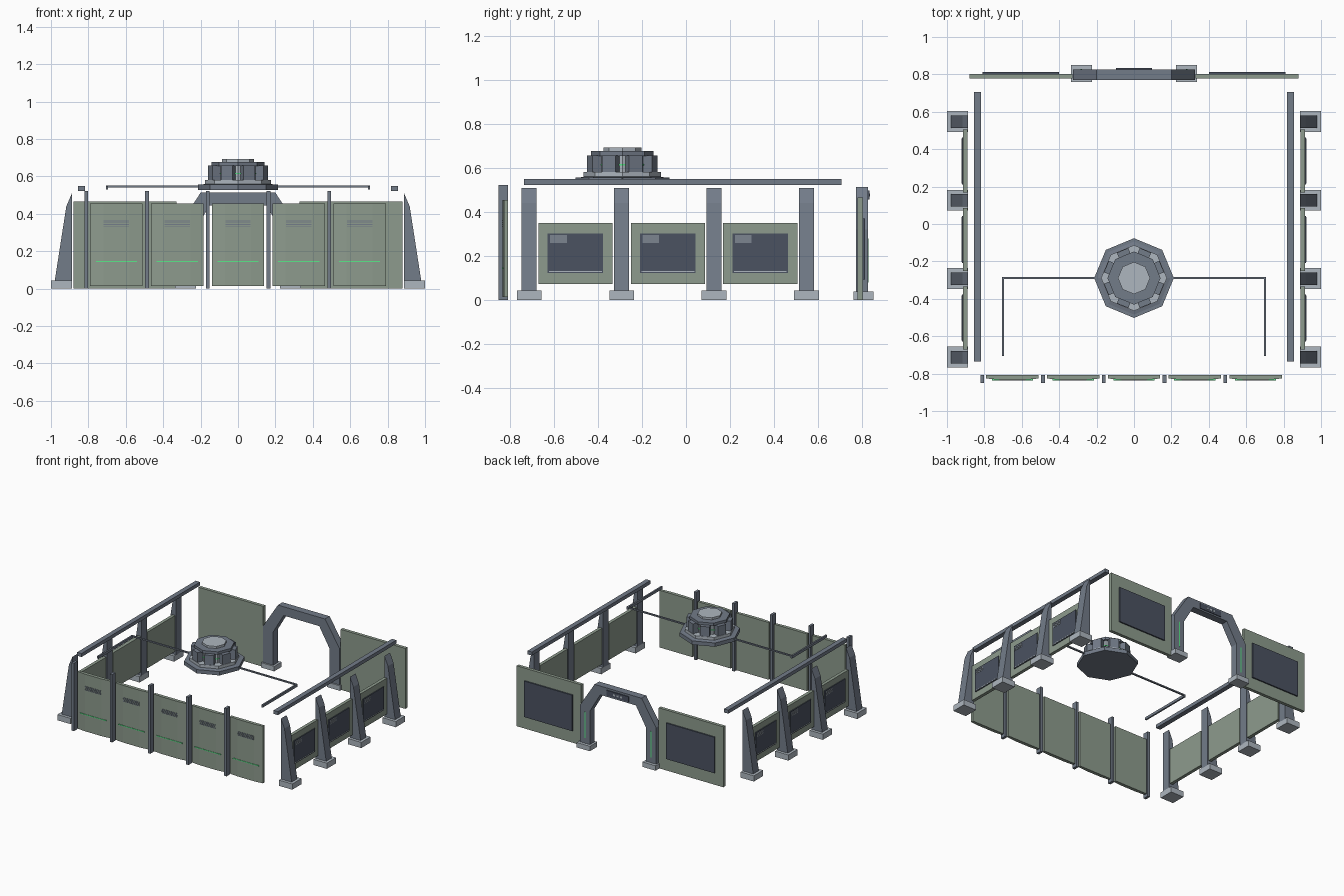
import bpy, bmesh
from math import sin, cos, pi
from mathutils import Vector

if "Cube" in bpy.data.objects:
    bpy.data.objects.remove(bpy.data.objects["Cube"])


def material(name, rgb):
    m = bpy.data.materials.new(name)
    m.diffuse_color = (*rgb, 1)
    m.use_nodes = True
    m.node_tree.nodes["Principled BSDF"].inputs["Base Color"].default_value = m.diffuse_color
    return m


STEEL = material("steel", (0.17, 0.20, 0.25))
PALE = material("pale_metal", (0.42, 0.47, 0.52))
SAGE = material("sage_panel", (0.27, 0.33, 0.27))
DARK = material("dark_screen", (0.07, 0.085, 0.12))
GLOW = material("green_light", (0.1, 0.8, 0.25))


def finish(name, bm, mat):
    bmesh.ops.recalc_face_normals(bm, faces=bm.faces)
    me = bpy.data.meshes.new(name)
    bm.to_mesh(me)
    bm.free()
    me.materials.append(mat)
    ob = bpy.data.objects.new(name, me)
    bpy.context.collection.objects.link(ob)
    return ob


def box(name, x0, x1, y0, y1, z0, z1, mat):
    bm = bmesh.new()
    bmesh.ops.create_cube(bm, size=1)
    for v in bm.verts:
        v.co = ((x0 + x1) / 2 + v.co.x * (x1 - x0),
                (y0 + y1) / 2 + v.co.y * (y1 - y0),
                (z0 + z1) / 2 + v.co.z * (z1 - z0))
    return finish(name, bm, mat)


def prism(name, base, offset, mat):
    """Extrude a closed outline of 3D points along an offset."""
    bm = bmesh.new()
    f = bm.faces.new([bm.verts.new(p) for p in base])
    new = bmesh.ops.extrude_face_region(bm, geom=[f], use_keep_orig=True)["geom"]
    bmesh.ops.translate(bm, vec=Vector(offset),
                        verts=[g for g in new if isinstance(g, bmesh.types.BMVert)])
    return finish(name, bm, mat)


def octagon(name, r, z0, z1, mat, cy=-0.289, r2=None):
    bm = bmesh.new()
    ring = [(cos(i * pi / 4), sin(i * pi / 4)) for i in range(8)]
    lo = [bm.verts.new((r * c, cy + r * s, z0)) for c, s in ring]
    hi = [bm.verts.new(((r2 or r) * c, cy + (r2 or r) * s, z1)) for c, s in ring]
    bm.faces.new(lo)
    bm.faces.new(hi)
    for i in range(8):
        j = (i + 1) % 8
        bm.faces.new((lo[i], lo[j], hi[j], hi[i]))
    return finish(name, bm, mat)


# Front wall: five slightly bowed panels, each with a post on its left
for i in range(5):
    cx = (i - 2) * 0.325
    outline = [(-.14, -.807), (-.14, -.826), (-.07, -.833), (.07, -.833), (.14, -.826), (.14, -.807)]
    prism("front_panel", [(cx + x, y, 0.015) for x, y in outline], (0, 0, 0.44), SAGE)
    box("front_post", cx - .172, cx - .152, -.85, -.807, 0, .522, STEEL)
    box("front_light_strip", cx - .11, cx + .11, -.836, -.83, .141, .147, GLOW)
    for k in range(4):
        z = .332 + k * .009
        box("front_vent_slat", cx - .068, cx + .068, -.836, -.83, z, z + .004, STEEL)

# Side walls, mirrored left and right
posts = [-.712, -.292, .127, .547]
for s in (-1, 1):
    for y in posts:
        box("side_foot", s * .888, s, y - .056, y + .056, 0, .044, PALE)
        prof = [(.888, .04), (.98, .04), (.918, .44), (.888, .51)]
        prism("side_pillar", [(s * x, y - .034, z) for x, z in prof], (0, .068, 0), STEEL)
    for a, b in zip(posts, posts[1:]):
        c = (a + b) / 2
        box("side_panel", s * .889, s * .914, c - .168, c + .168, .073, .35, SAGE)
        box("side_screen", s * .912, s * .920, c - .126, c + .126, .122, .302, DARK)
        box("side_light_strip", s * .918, s * .922, c - .12, c + .12, .127, .132, PALE)
        for k in range(4):
            z = .262 + k * .009
            y = c - s * .077
            box("side_vent_slat", s * .918, s * .922, y - .038, y + .038, z, z + .004, PALE)
    # Overhead rail and angled cable arm
    box("overhead_rail", s * .818, s * .855, -.736, .706, .523, .55, STEEL)
    box("cable_arm", s * .694, s * .706, -.706, -.283, .53, .55, STEEL)
    box("cable_run", s * .05, s * .706, -.295, -.283, .541, .551, STEEL)

    # Back wall panel with outer screen, and archway foot
    box("back_panel", s * .33, s * .88, .778, .803, 0, .465, SAGE)
    box("back_screen", s * .40, s * .81, .80, .813, .093, .37, DARK)
    box("arch_foot", s * .224, s * .336, .76, .85, 0, .038, PALE)
    box("arch_light_strip", s * .277, s * .285, .824, .828, .08, .28, GLOW)

# Archway with chamfered shoulders
half = [(.325, .03), (.325, .32), (.2, .513), (-.2, .513), (-.325, .32), (-.325, .03),
        (-.24, .03), (-.24, .295), (-.152, .445), (.152, .445), (.24, .295), (.24, .03)]
prism("archway", [(x, .771, z) for x, z in half], (0, .056, 0), STEEL)
box("arch_sign_plate", -.095, .095, .825, .833, .457, .498, DARK)
for x in (-.03, 0, .03):
    box("arch_indicator", x - .008, x + .008, .832, .835, .47, .485, PALE)

# Central octagonal hub
octagon("hub_base", .213, .527, .556, STEEL)
octagon("hub_step", .195, .556, .560, STEEL, r2=.176)
octagon("hub_tier", .176, .560, .582, PALE)
octagon("hub_core", .125, .58, .66, PALE)
octagon("hub_glow_ring", .129, .612, .618, GLOW)
octagon("hub_cap", .142, .655, .676, STEEL)
octagon("hub_lid", .086, .674, .692, PALE)
for i in range(8):
    ob = box("hub_block", .108, .160, -.033, .033, .578, .657, STEEL)
    ob.location = (0, -.289, 0)
    ob.rotation_euler = (0, 0, pi / 8 + i * pi / 4)
